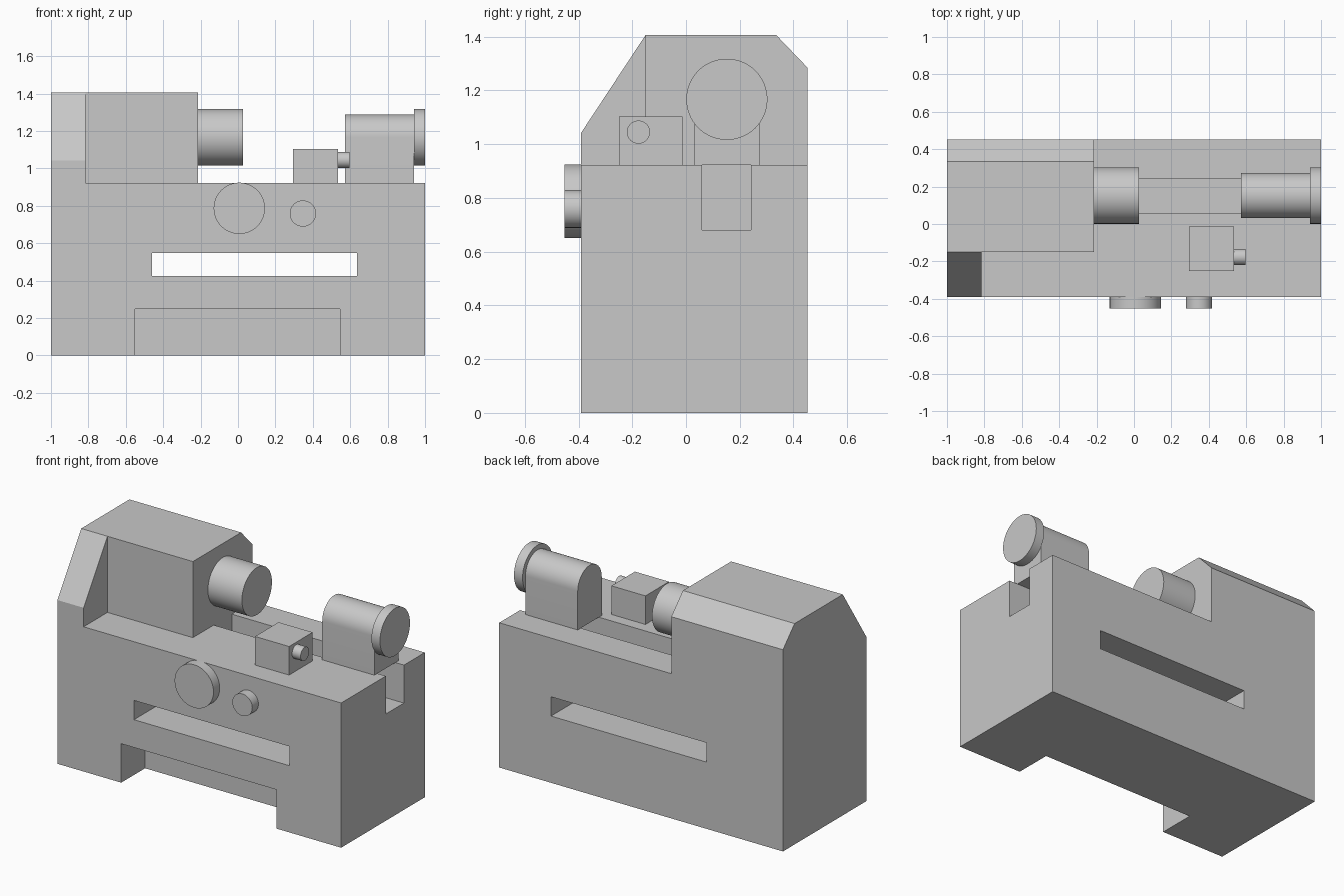
import bpy
import bmesh
import math
from mathutils import Vector

cube = bpy.data.objects.get("Cube")
if cube:
    bpy.data.objects.remove(cube, do_unlink=True)

grey = bpy.data.materials.new("light_grey")
grey.use_nodes = True
grey.diffuse_color = (0.58, 0.58, 0.58, 1)
grey.node_tree.nodes["Principled BSDF"].inputs["Base Color"].default_value = grey.diffuse_color


def extrude_profile(name, points, x0, x1):
    """Solid from a (y, z) outline swept along x."""
    bm = bmesh.new()
    face = bm.faces.new([bm.verts.new((x0, y, z)) for y, z in points])
    swept = bmesh.ops.extrude_face_region(bm, geom=[face])["geom"]
    verts = [v for v in swept if isinstance(v, bmesh.types.BMVert)]
    bmesh.ops.translate(bm, vec=(x1 - x0, 0, 0), verts=verts)
    bmesh.ops.recalc_face_normals(bm, faces=bm.faces)
    mesh = bpy.data.meshes.new(name)
    bm.to_mesh(mesh)
    bm.free()
    mesh.materials.append(grey)
    obj = bpy.data.objects.new(name, mesh)
    bpy.context.collection.objects.link(obj)
    return obj


def box(name, x, y, z):
    return extrude_profile(name, [(y[0], z[0]), (y[1], z[0]), (y[1], z[1]), (y[0], z[1])], *x)


def smooth(obj):
    bpy.ops.object.select_all(action="DESELECT")
    obj.select_set(True)
    bpy.context.view_layer.objects.active = obj
    bpy.ops.object.shade_smooth_by_angle(angle=math.radians(30))


def cylinder(name, start, end, radius):
    a, b = Vector(start), Vector(end)
    bpy.ops.mesh.primitive_cylinder_add(vertices=64, radius=radius, depth=(b - a).length,
                                        location=(a + b) / 2)
    obj = bpy.context.object
    obj.rotation_euler = (b - a).to_track_quat("Z", "Y").to_euler()
    obj.name = name
    obj.data.materials.append(grey)
    smooth(obj)
    return obj


def cut(obj, x, y, z):
    cutter = box("cutter", x, y, z)
    cutter.hide_render = True
    mod = obj.modifiers.new("cut", "BOOLEAN")
    mod.operation = "DIFFERENCE"
    mod.solver = "EXACT"
    mod.object = cutter
    bpy.context.view_layer.objects.active = obj
    bpy.ops.object.modifier_apply(modifier=mod.name)
    bpy.data.objects.remove(cutter, do_unlink=True)


FRONT, BACK, BED, HEAD, TOP = -0.39, 0.452, 0.922, -0.213, 1.407
AXIS_Y, AXIS_Z = 0.152, 1.167

# Bed and headstock share one solid with a sloped front and chamfered back
body = extrude_profile("bed_and_headstock", [(FRONT, 0), (BACK, 0), (BACK, 1.285), (0.335, TOP),
                                             (-0.15, TOP), (FRONT, 1.043)], -1, 1)
cut(body, (HEAD, 2), (-1, 1), (BED, 2))             # open space above the bed
cut(body, (-0.815, 0), (-1, -0.15), (BED, 2))       # step beside the end cheek
cut(body, (HEAD, 2), (0.06, 0.242), (0.68, 1.5))    # guide slot
cut(body, (-0.46, 0.635), (-1, 1), (0.425, 0.548))  # through window
cut(body, (-0.55, 0.545), (-1, -0.15), (-1, 0.248))  # foot recess

# Spindle
cylinder("spindle", (HEAD, AXIS_Y, AXIS_Z), (0.027, AXIS_Y, AXIS_Z), 0.151)

# Tailstock with a rounded top, and its handwheel
half = 0.121
arch = [(AXIS_Y + half * math.cos(math.pi * i / 32), AXIS_Z + half * math.sin(math.pi * i / 32))
        for i in range(33)]
tailstock = extrude_profile("tailstock", [(AXIS_Y - half, BED), (AXIS_Y + half, BED)] + arch,
                            0.572, 0.94)
smooth(tailstock)
cylinder("handwheel", (0.94, AXIS_Y, AXIS_Z), (1, AXIS_Y, AXIS_Z), 0.151)

# Tool post and its pin
box("tool_post", (0.295, 0.535), (-0.25, -0.013), (BED, 1.104))
cylinder("tool_pin", (0.535, -0.177, 1.045), (0.595, -0.177, 1.045), 0.043)

# Front control knobs
for name, x, z, radius in (("large_knob", 0.007, 0.787, 0.137), ("small_knob", 0.347, 0.759, 0.07)):
    cylinder(name, (x, FRONT, z), (x, -0.452, z), radius)
